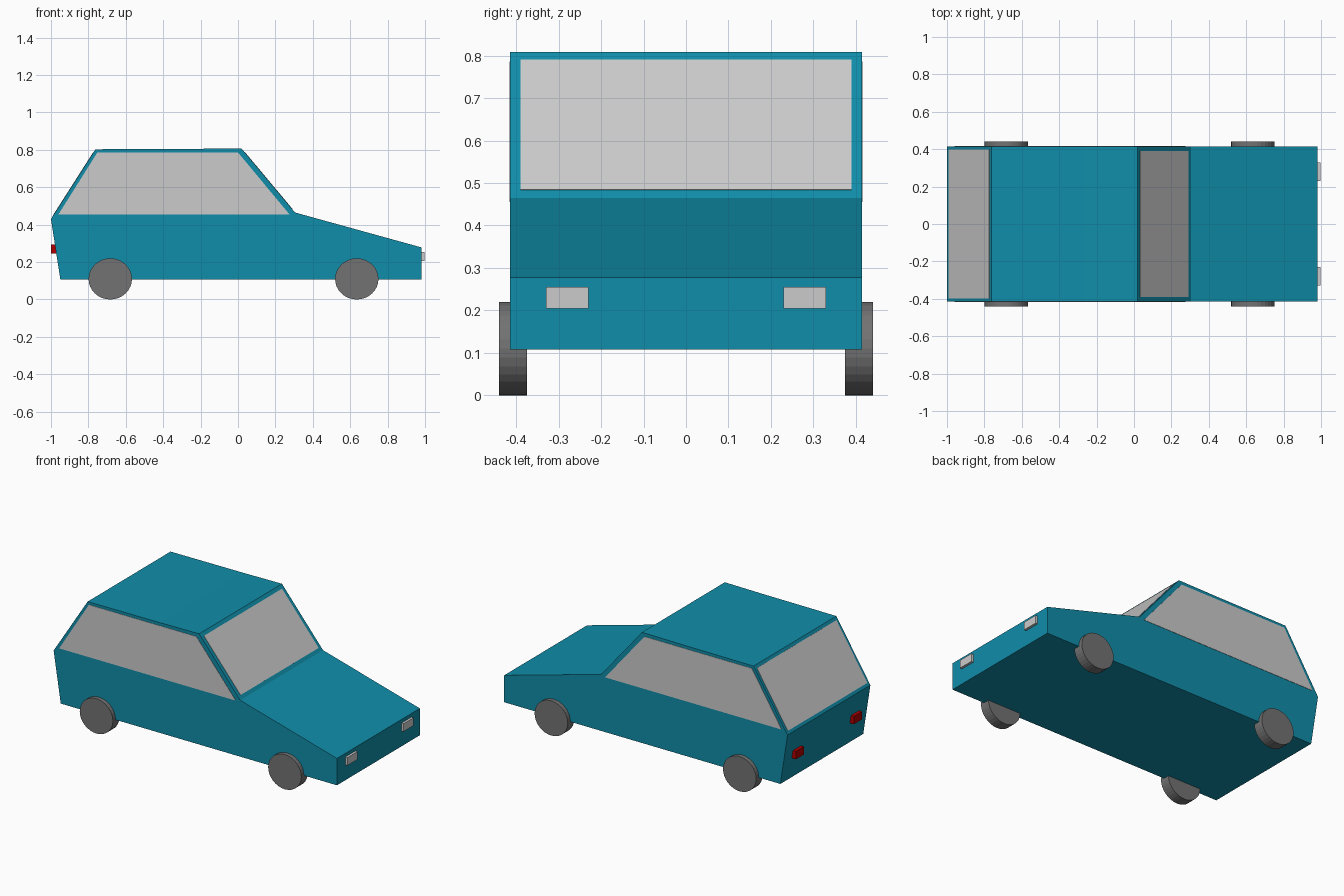
import bpy, bmesh
from math import radians
from mathutils import Vector

if "Cube" in bpy.data.objects:
    bpy.data.objects.remove(bpy.data.objects["Cube"])


def material(name, rgb):
    m = bpy.data.materials.new(name)
    m.diffuse_color = (*rgb, 1)
    m.use_nodes = True
    m.node_tree.nodes["Principled BSDF"].inputs["Base Color"].default_value = m.diffuse_color
    return m


TEAL = material("teal_paint", (0.005, 0.27, 0.40))
RED = material("red_lens", (0.45, 0.0, 0.0))
RUBBER = material("dark_rubber", (0.17, 0.17, 0.17))
GLASS = material("grey_glass", (0.55, 0.55, 0.55))


def prism(name, pts, offset, mat):
    """Extrude a planar outline along an offset vector."""
    bm = bmesh.new()
    face = bm.faces.new([bm.verts.new(p) for p in pts])
    ext = bmesh.ops.extrude_face_region(bm, geom=[face])
    verts = [g for g in ext["geom"] if isinstance(g, bmesh.types.BMVert)]
    bmesh.ops.translate(bm, vec=Vector(offset), verts=verts)
    bmesh.ops.recalc_face_normals(bm, faces=bm.faces)
    me = bpy.data.meshes.new(name)
    bm.to_mesh(me)
    bm.free()
    ob = bpy.data.objects.new(name, me)
    bpy.context.collection.objects.link(ob)
    me.materials.append(mat)
    return ob


def box(name, x, y, z, mat):
    pts = [(x[0], y[0], z[0]), (x[0], y[1], z[0]), (x[0], y[1], z[1]), (x[0], y[0], z[1])]
    return prism(name, pts, (x[1] - x[0], 0, 0), mat)


def end_window(name, low, high, half, trim):
    """Thin glass panel lying on a sloped end of the cabin."""
    a, b = Vector((low[0], 0, low[1])), Vector((high[0], 0, high[1]))
    d = (b - a).normalized()
    a, b = a + d * trim[0], b - d * trim[1]
    n = d.cross(Vector((0, 1, 0)))
    if n.z < 0:
        n = -n
    y = Vector((0, half, 0))
    base = [p - n * 0.004 for p in (a - y, a + y, b + y, b - y)]
    return prism(name, base, n * 0.006, GLASS)


# Body shell from its side profile
W = 0.414
profile = [(-0.95, 0.108), (0.982, 0.108), (0.982, 0.278), (0.305, 0.465),
           (0.018, 0.808), (-0.26, 0.805), (-0.762, 0.803), (-1.0, 0.43)]
prism("car_body", [(x, -W, z) for x, z in profile], (0, 2 * W, 0), TEAL)

# Windscreen and rear window
end_window("windscreen", profile[3], profile[4], 0.39, (0.024, 0.024))
end_window("rear_window", profile[7], profile[6], 0.397, (0.02, 0.02))

# Side windows, lamps and wheels on both sides
side = [(-0.96, 0.455), (0.275, 0.455), (0.0, 0.786), (-0.752, 0.786)]
for s, tag in ((-1, "right"), (1, "left")):
    prism(f"side_window_{tag}", [(x, s * (W - 0.004), z) for x, z in side],
          (0, s * 0.006, 0), GLASS)
    box(f"headlight_{tag}", (0.97, 0.997), (s * 0.23, s * 0.33), (0.205, 0.255), GLASS)
    box(f"tail_light_{tag}", (-1.0, -0.96), (s * 0.25, s * 0.33), (0.245, 0.295), RED)
    for x, end in ((-0.683, "rear"), (0.635, "front")):
        bpy.ops.mesh.primitive_cylinder_add(
            vertices=32, radius=1, depth=0.065,
            location=(x, s * 0.4075, 0.11), rotation=(radians(90), 0, 0))
        wheel = bpy.context.object
        wheel.name = f"{end}_wheel_{tag}"
        wheel.scale = (0.116, 0.11, 1)
        wheel.data.materials.append(RUBBER)
